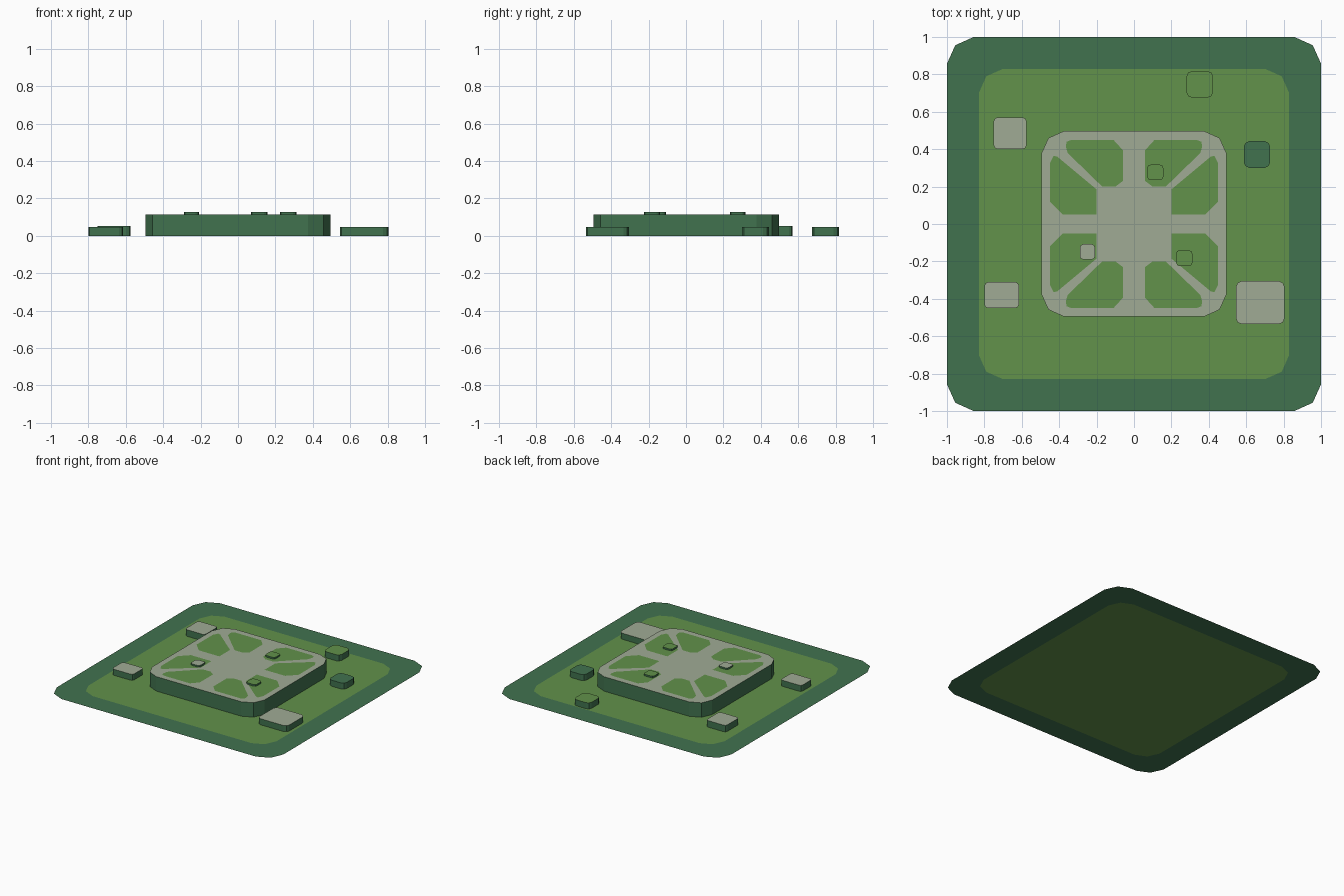
import bpy
import bmesh

cube = bpy.data.objects.get("Cube")
if cube:
    bpy.data.objects.remove(cube, do_unlink=True)


def make_material(name, color):
    mat = bpy.data.materials.new(name)
    mat.use_nodes = True
    mat.diffuse_color = (*color, 1)
    mat.node_tree.nodes["Principled BSDF"].inputs["Base Color"].default_value = (*color, 1)
    return mat


DARK, LIGHT, GREY = range(3)
MATERIALS = [
    make_material("dark green", (0.053, 0.171, 0.078)),
    make_material("grass green", (0.122, 0.287, 0.069)),
    make_material("pale stone", (0.352, 0.407, 0.301)),
]


def finish(name, bm):
    """Turn a bmesh into a flat-shaded object with the shared palette."""
    bm.normal_update()
    mesh = bpy.data.meshes.new(name)
    bm.to_mesh(mesh)
    bm.free()
    for mat in MATERIALS:
        mesh.materials.append(mat)
    obj = bpy.data.objects.new(name, mesh)
    bpy.context.collection.objects.link(obj)
    return obj


def rounded(x0, x1, y0, y1, c):
    """Counter-clockwise rectangle outline with two-segment corners."""
    m = c * 0.31
    points = []
    for x, y, sx, sy in ((x1, y0, -1, 1), (x1, y1, -1, -1), (x0, y1, 1, -1), (x0, y0, 1, 1)):
        corner = [(x + sx * c, y), (x + sx * m, y + sy * m), (x, y + sy * c)]
        points += corner if sx * sy < 0 else corner[::-1]
    return points


def ring_of_verts(bm, points, z):
    return [bm.verts.new((x, y, z)) for x, y in points]


def bridge(bm, a, b, material):
    for i in range(len(a)):
        j = (i + 1) % len(a)
        bm.faces.new((a[i], a[j], b[j], b[i])).material_index = material


def block(name, outline, z0, z1, top, patches=()):
    """Open-bottomed prism; patches are green faces cut into its top."""
    bm = bmesh.new()
    lower, upper = ring_of_verts(bm, outline, z0), ring_of_verts(bm, outline, z1)
    bridge(bm, lower, upper, DARK)
    if patches:
        loops = [upper] + [ring_of_verts(bm, p, z1) for p in patches]
        edges = []
        for loop in loops:
            for a, b in zip(loop, loop[1:] + loop[:1]):
                edges.append(bm.edges.get((a, b)) or bm.edges.new((a, b)))
        filled = bmesh.ops.triangle_fill(bm, edges=edges, use_beauty=True, normal=(0, 0, 1))
        for item in filled["geom"]:
            if isinstance(item, bmesh.types.BMFace):
                item.material_index = top
        for loop in loops[1:]:
            bm.faces.new(loop).material_index = LIGHT
        bm.normal_update()
        for face in bm.faces:
            if face.normal.z < -0.5:
                face.normal_flip()
    else:
        bm.faces.new(upper).material_index = top
    return finish(name, bm)


# Ground sheet: green lawn with a darker border
bm = bmesh.new()
border = ring_of_verts(bm, rounded(-1, 1, -1, 1, 0.143), 0)
lawn = ring_of_verts(bm, rounded(-0.83, 0.83, -0.83, 0.83, 0.13), 0)
bridge(bm, border, lawn, DARK)
bm.faces.new(lawn).material_index = LIGHT
finish("ground", bm)

# Central platform: two lawn beds per quadrant, mirrored to all four
BEDS = [
    [(0.365, 0.415), (0.355, 0.38), (0.17, 0.2), (0.10, 0.2),
     (0.06, 0.23), (0.06, 0.395), (0.11, 0.45), (0.335, 0.45), (0.36, 0.44)],
    [(0.43, 0.365), (0.45, 0.325), (0.45, 0.12), (0.38, 0.05),
     (0.2, 0.05), (0.2, 0.185), (0.41, 0.36)],
]
beds = [[(sx * x, sy * y) for x, y in bed]
        for bed in BEDS for sx in (-1, 1) for sy in (-1, 1)]
TOP = 0.115
block("platform", rounded(-0.495, 0.495, -0.495, 0.497, 0.12), 0, TOP, GREY, beds)

# Low blocks around the platform, and small caps on it
for name, x0, x1, y0, y1, c, z0, z1, top in (
    ("back_right_block", -0.75, -0.575, 0.40, 0.57, 0.02, 0, 0.052, GREY),
    ("front_right_block", -0.80, -0.615, -0.45, -0.31, 0.02, 0, 0.048, GREY),
    ("front_left_block", 0.545, 0.805, -0.535, -0.305, 0.03, 0, 0.048, GREY),
    ("dark_block", 0.587, 0.728, 0.30, 0.443, 0.03, 0, 0.048, DARK),
    ("back_block", 0.28, 0.423, 0.675, 0.818, 0.03, 0, 0.048, LIGHT),
    ("back_cap", 0.07, 0.157, 0.235, 0.317, 0.018, TOP, 0.128, LIGHT),
    ("left_cap", 0.225, 0.312, -0.225, -0.14, 0.018, TOP, 0.128, LIGHT),
    ("right_cap", -0.29, -0.208, -0.19, -0.108, 0.018, TOP, 0.128, GREY),
):
    block(name, rounded(x0, x1, y0, y1, c), z0, z1, top)
